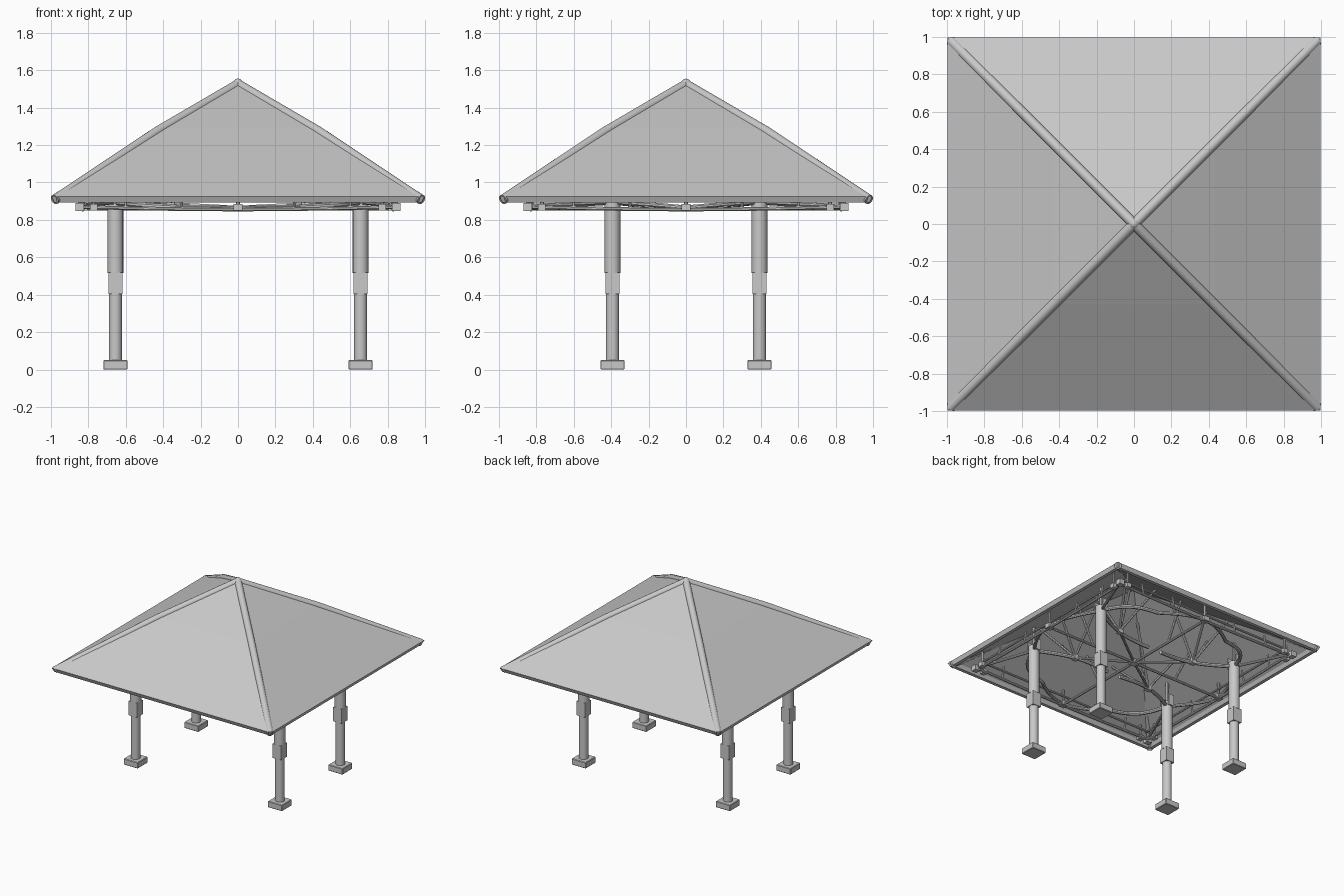
import bpy, bmesh, math
from mathutils import Vector

if "Cube" in bpy.data.objects:
    bpy.data.objects.remove(bpy.data.objects["Cube"])

grey = bpy.data.materials.new("plain grey")
grey.use_nodes = True
COL = (0.58, 0.58, 0.58, 1)
grey.diffuse_color = COL
grey.node_tree.nodes["Principled BSDF"].inputs["Base Color"].default_value = COL


def finish(bm, name, smooth=False):
    bmesh.ops.recalc_face_normals(bm, faces=bm.faces)
    me = bpy.data.meshes.new(name)
    bm.to_mesh(me)
    bm.free()
    me.materials.append(grey)
    ob = bpy.data.objects.new(name, me)
    bpy.context.collection.objects.link(ob)
    if smooth:
        bpy.ops.object.select_all(action='DESELECT')
        ob.select_set(True)
        bpy.context.view_layer.objects.active = ob
        bpy.ops.object.shade_smooth_by_angle(angle=math.radians(40))
    return ob


def add_box(bm, c, s):
    vs = bmesh.ops.create_cube(bm, size=1)["verts"]
    for v in vs:
        v.co = Vector((v.co.x * s[0] + c[0], v.co.y * s[1] + c[1], v.co.z * s[2] + c[2]))


def add_cyl(bm, x, y, z0, z1, r, seg=20):
    vs = bmesh.ops.create_cone(bm, cap_ends=True, segments=seg, radius1=r, radius2=r, depth=z1 - z0)["verts"]
    bmesh.ops.translate(bm, verts=vs, vec=(x, y, (z0 + z1) / 2))


def add_pipe(bm, pts, r, seg=8):
    """Sweep a round section along a list of points."""
    pts = [Vector(p) for p in pts]
    rings = []
    for i, p in enumerate(pts):
        d = (pts[min(i + 1, len(pts) - 1)] - pts[max(i - 1, 0)]).normalized()
        side = d.cross(Vector((0, 0, 1)))
        side = side.normalized() if side.length > 1e-3 else Vector((1, 0, 0))
        up = side.cross(d)
        rings.append([bm.verts.new(p + r * (side * math.cos(a) + up * math.sin(a)))
                      for a in (2 * math.pi * (k + 0.5) / seg for k in range(seg))])
    for a, b in zip(rings, rings[1:]):
        for k in range(seg):
            bm.faces.new((a[k], a[(k + 1) % seg], b[(k + 1) % seg], b[k]))
    bm.faces.new(rings[0])
    bm.faces.new(rings[-1])


def arc(p, q, bow, n=10):
    """Points from p to q, pushed sideways by the vector bow."""
    p, q, bow = Vector(p), Vector(q), Vector(bow)
    return [p.lerp(q, i / n) + bow * math.sin(math.pi * i / n) for i in range(n + 1)]


def under(r):
    """Height of the roof underside at square radius r."""
    return 1.49 - 0.607 * r


QUADS = [(1, 1), (-1, 1), (-1, -1), (1, -1)]

# Roof shell: square loft over the eave and back up the inside
bm = bmesh.new()
profile = [(0.43, 1.285), (0.996, 0.925), (0.982, 0.893), (0.955, 0.893), (0.94, 0.92)]
rings = [[bm.verts.new((sx * r, sy * r, z)) for sx, sy in QUADS] for r, z in profile]
for a, b in zip(rings, rings[1:]):
    for k in range(4):
        bm.faces.new((a[k], a[(k + 1) % 4], b[(k + 1) % 4], b[k]))
for ring, z in ((rings[0], 1.54), (rings[-1], 1.49)):
    tip = bm.verts.new((0, 0, z))
    for k in range(4):
        bm.faces.new((ring[k], ring[(k + 1) % 4], tip))
finish(bm, "roof")

# Low rounded caps along the four hips, joined by a knob at the peak
bm = bmesh.new()
for sx, sy in QUADS:
    add_pipe(bm, [(0, 0, 1.524), (sx * 0.43, sy * 0.43, 1.273), (sx * 0.979, sy * 0.979, 0.908)], 0.027, 16)
peak = bmesh.ops.create_uvsphere(bm, u_segments=16, v_segments=10, radius=0.027)["verts"]
bmesh.ops.translate(bm, verts=peak, vec=(0, 0, 1.528))
finish(bm, "hip_caps", True)

# Posts: foot, lower tube, square sleeve, upper tube
PX, PY = 0.655, 0.393
feet, posts, sleeves = bmesh.new(), bmesh.new(), bmesh.new()
for sx, sy in QUADS:
    x, y = sx * PX, sy * PY
    add_box(feet, (x, y, 0.025), (0.13, 0.13, 0.05))
    add_cyl(posts, x, y, 0.05, 0.41, 0.035)
    add_cyl(posts, x, y, 0.515, 0.925, 0.042)
    add_box(sleeves, (x, y, 0.461), (0.076, 0.076, 0.116))
foot_ob = finish(feet, "post_feet")
bev = foot_ob.modifiers.new("Bevel", 'BEVEL')
bev.width = 0.004
finish(posts, "post_tubes", True)
finish(sleeves, "post_sleeves")

# Ring frame below the eaves: paired rails with short uprights
rails, brackets = bmesh.new(), bmesh.new()
E = 0.83
for k in range(4):
    c, s = [(1, 0), (0, 1), (-1, 0), (0, -1)][k]

    def place(a, b, z):
        return (a * c - b * s, a * s + b * c, z)

    add_pipe(rails, arc(place(E, -E, 0.868), place(E, E, 0.868), (0, 0, -0.012)), 0.011)
    add_pipe(rails, [place(E - 0.02, -E, 0.92), place(E - 0.02, E, 0.92)], 0.009)
    for t in (-0.6, -0.3, 0.3, 0.6):
        add_pipe(rails, [place(E, t, 0.86), place(E - 0.02, t, 0.96)], 0.008)
    # Bracket at the middle of each side
    add_box(brackets, place(E, 0, 0.867), (0.05, 0.05, 0.036))
    add_pipe(rails, [place(E, 0, 0.87), place(E, 0, under(E))], 0.011)
    # Tie beam from the side to the centre
    add_pipe(rails, [place(E, 0, 0.86), place(0, 0, 0.86)], 0.011)
    # Strut rising from the tie to the roof
    add_pipe(rails, [place(0.4, 0, 0.86), place(0.55, 0, under(0.55))], 0.010)
add_box(brackets, (0, 0, 0.862), (0.06, 0.06, 0.03))

# Corner brackets, post heads and braces in each quarter
for sx, sy in QUADS:
    add_box(brackets, (sx * 0.845, sy * 0.845, 0.868), (0.045, 0.045, 0.042))
    for bx, by in ((0.77, 0.845), (0.845, 0.77)):
        add_box(brackets, (sx * bx, sy * by, 0.868), (0.04, 0.04, 0.036))
        add_pipe(rails, [(sx * bx, sy * by, 0.87), (sx * bx, sy * by, under(0.845))], 0.011)
    post = (sx * PX, sy * PY, 0.895)
    # Cheek plates and prop between post head and roof
    for d in (-0.046, 0.046):
        add_box(brackets, (sx * PX, sy * PY + d, 0.93), (0.05, 0.012, 0.09))
    add_pipe(rails, [(sx * PX, sy * PY, 0.92), (sx * PX, sy * PY, under(PX) + 0.01)], 0.014)
    # Curved braces from the post to the frame
    add_pipe(rails, arc(post, (sx * 0.33, sy * 0.68, 0.868), (sx * 0.05, sy * 0.06, 0)), 0.015)
    add_pipe(rails, arc((sx * 0.33, sy * 0.68, 0.868), (0, sy * E, 0.865), (0, sy * 0.03, 0)), 0.013)
    add_pipe(rails, arc(post, (sx * E, 0, 0.865), (sx * 0.05, -sy * 0.03, 0)), 0.013)
    add_pipe(rails, arc(post, (sx * 0.06, sy * 0.24, 0.865), (0, -sy * 0.06, 0)), 0.015)
    add_pipe(rails, [post, (sx * 0.84, sy * 0.84, 0.875)], 0.011)
    # Fan of struts from an inner node up to the roof
    node = (sx * 0.36, sy * 0.26, 0.885)
    add_box(brackets, node, (0.04, 0.04, 0.04))
    add_pipe(rails, [node, (0, 0, 0.862)], 0.010)
    for tx, ty in ((0.55, 0.2), (0.25, 0.55), (0.5, 0.5), (0.2, 0.2)):
        add_pipe(rails, [node, (sx * tx, sy * ty, under(max(tx, ty)))], 0.010)
finish(rails, "frame_rails", True)
finish(brackets, "frame_brackets")
